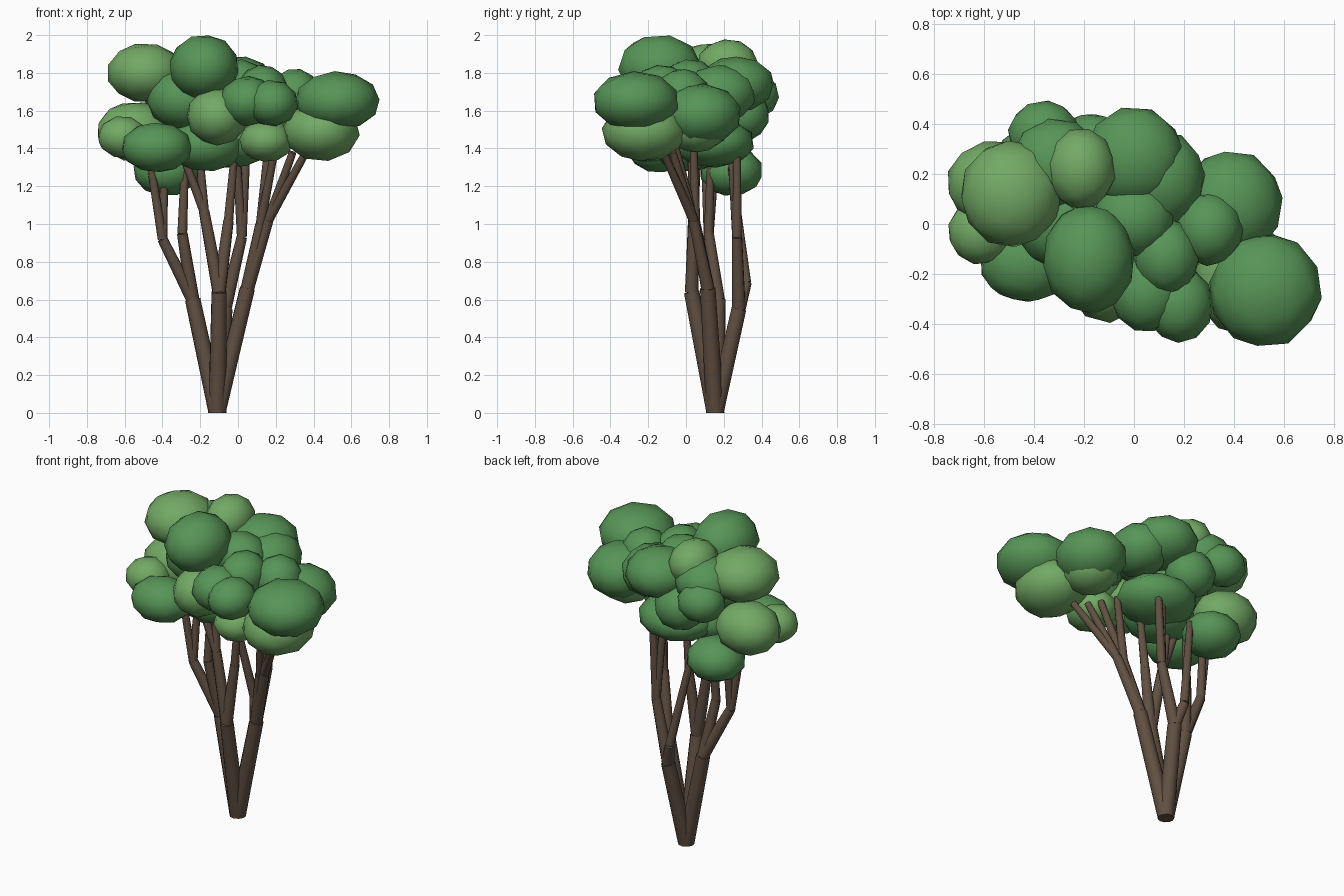
import bpy, bmesh, random
from mathutils import Vector, Matrix, Euler

if "Cube" in bpy.data.objects:
    bpy.data.objects.remove(bpy.data.objects["Cube"])

random.seed(4)

def material(name, rgb):
    m = bpy.data.materials.new(name)
    m.diffuse_color = (*rgb, 1)
    m.use_nodes = True
    m.node_tree.nodes["Principled BSDF"].inputs["Base Color"].default_value = m.diffuse_color
    return m

BARK = material("bark", (0.12, 0.08, 0.055))
DARK = material("dark_leaves", (0.095, 0.30, 0.095))
LIGHT = material("light_leaves", (0.17, 0.40, 0.13))

def finish(bm, name, mat, angle):
    me = bpy.data.meshes.new(name)
    bm.to_mesh(me)
    bm.free()
    me.materials.append(mat)
    ob = bpy.data.objects.new(name, me)
    bpy.context.collection.objects.link(ob)
    bpy.ops.object.select_all(action='DESELECT')
    ob.select_set(True)
    bpy.context.view_layer.objects.active = ob
    bpy.ops.object.shade_smooth_by_angle(angle=angle)
    return ob

def limb(name, a, b, r1, r2):
    a, b = Vector(a), Vector(b)
    d = b - a
    bm = bmesh.new()
    m = Matrix.Translation((a + b) / 2) @ d.to_track_quat('Z', 'Y').to_matrix().to_4x4()
    bmesh.ops.create_cone(bm, cap_ends=True, segments=10, radius1=r1, radius2=r2,
                          depth=d.length, matrix=m)
    # keep the foot flat on the ground
    for v in bm.verts:
        if v.co.z < 0.02:
            v.co.z = 0
    finish(bm, name, BARK, 0.8)

def leaf_clump(name, c, r, mat):
    bm = bmesh.new()
    rot = Euler([random.uniform(0, 6.28) for _ in range(3)]).to_matrix().to_4x4()
    m = Matrix.Translation(c) @ Matrix.Diagonal((*r, 1)) @ rot
    bmesh.ops.create_icosphere(bm, subdivisions=2, radius=1.03, matrix=m)
    finish(bm, name, mat, 1.2)

# Stems: fork point, then branches as (elbow, [tips])
FOOT = (-0.11, 0.155, 0)
STEMS = {
    "front": ((-0.10, 0.03, 0.64), [
        ((-0.18, 0.04, 1.07), [(-0.28, 0.03, 1.33), (-0.20, 0.06, 1.33)]),
        ((-0.05, 0.04, 1.02), [(-0.02, 0.03, 1.36)])]),
    "back": ((-0.07, 0.28, 0.55), [
        ((0.02, 0.27, 0.93), [(0.05, 0.27, 1.50), (-0.01, 0.24, 1.40)]),
        ((-0.11, 0.32, 0.69), [(-0.22, 0.24, 1.30)])]),
    "left": ((-0.24, 0.17, 0.60), [
        ((-0.40, 0.12, 0.92), [(-0.47, 0.10, 1.36), (-0.39, 0.15, 1.25)]),
        ((-0.295, 0.12, 0.95), [(-0.28, 0.13, 1.34)])]),
    "right": ((0.05, 0.115, 0.66), [
        ((0.16, 0.04, 1.02), [(0.36, -0.12, 1.38), (0.29, -0.07, 1.38)]),
        ((0.12, 0.05, 1.0), [(0.20, -0.06, 1.42), (0.16, 0.04, 1.42)])]),
}
for side, (fork, branches) in STEMS.items():
    limb(side + "_stem", FOOT, fork, 0.048, 0.041)
    for elbow, tips in branches:
        limb(side + "_branch", fork, elbow, 0.036, 0.028)
        for tip in tips:
            limb(side + "_twig", elbow, tip, 0.026, 0.020)

# Leaf clumps by region: centre, radii
DARK_CLUMPS = [
    ("right_top", (0.525, -0.265, 1.65), (.22, .225, .155)),
    ("right_back", (0.39, 0.08, 1.58), (.20, .21, .16)),
    ("right_inner", (0.30, -0.02, 1.68), (.135, .145, .14)),
    ("crown_top", (-0.18, -0.14, 1.83), (.18, .215, .17)),
    ("left_inner", (-0.31, 0.24, 1.76), (.18, .18, .14)),
    ("back_top", (0.0, 0.265, 1.74), (.195, .20, .145)),
    ("back_right", (0.11, 0.18, 1.69), (.17, .19, .15)),
    ("back_left", (-0.36, 0.36, 1.68), (.14, .13, .12)),
    ("left_low", (-0.38, 0.24, 1.28), (.17, .165, .13)),
    ("left_front", (-0.43, -0.15, 1.405), (.185, .16, .13)),
    ("front_left", (0.05, -0.27, 1.65), (.145, .16, .13)),
    ("front_right", (0.18, -0.32, 1.64), (.135, .15, .12)),
    ("front_inner", (0.13, -0.13, 1.71), (.13, .15, .13)),
    ("centre", (0.0, 0.02, 1.74), (.16, .15, .13)),
    ("centre_low", (-0.17, 0.02, 1.42), (.20, .20, .14)),
    ("middle_low", (-0.05, 0.14, 1.43), (.24, .22, .13)),
    ("core", (-0.28, 0.02, 1.66), (.20, .20, .16)),
    ("back_middle", (-0.17, 0.30, 1.58), (.15, .14, .14)),
]
LIGHT_CLUMPS = [
    ("right_under", (0.44, -0.22, 1.49), (.20, .22, .155)),
    ("right_back_under", (0.37, 0.05, 1.51), (.16, .17, .13)),
    ("left_top", (-0.49, 0.12, 1.80), (.20, .21, .155)),
    ("crown_back", (-0.21, 0.22, 1.84), (.135, .16, .135)),
    ("left_outer", (-0.55, 0.16, 1.49), (.195, .17, .155)),
    ("left_small", (-0.61, -0.03, 1.46), (.13, .13, .11)),
    ("front_middle", (-0.11, -0.20, 1.57), (.16, .19, .15)),
    ("front_under", (0.15, -0.20, 1.44), (.14, .16, .11)),
]
for clumps, mat in ((DARK_CLUMPS, DARK), (LIGHT_CLUMPS, LIGHT)):
    for name, c, r in clumps:
        leaf_clump(name + "_leaves", c, r, mat)
